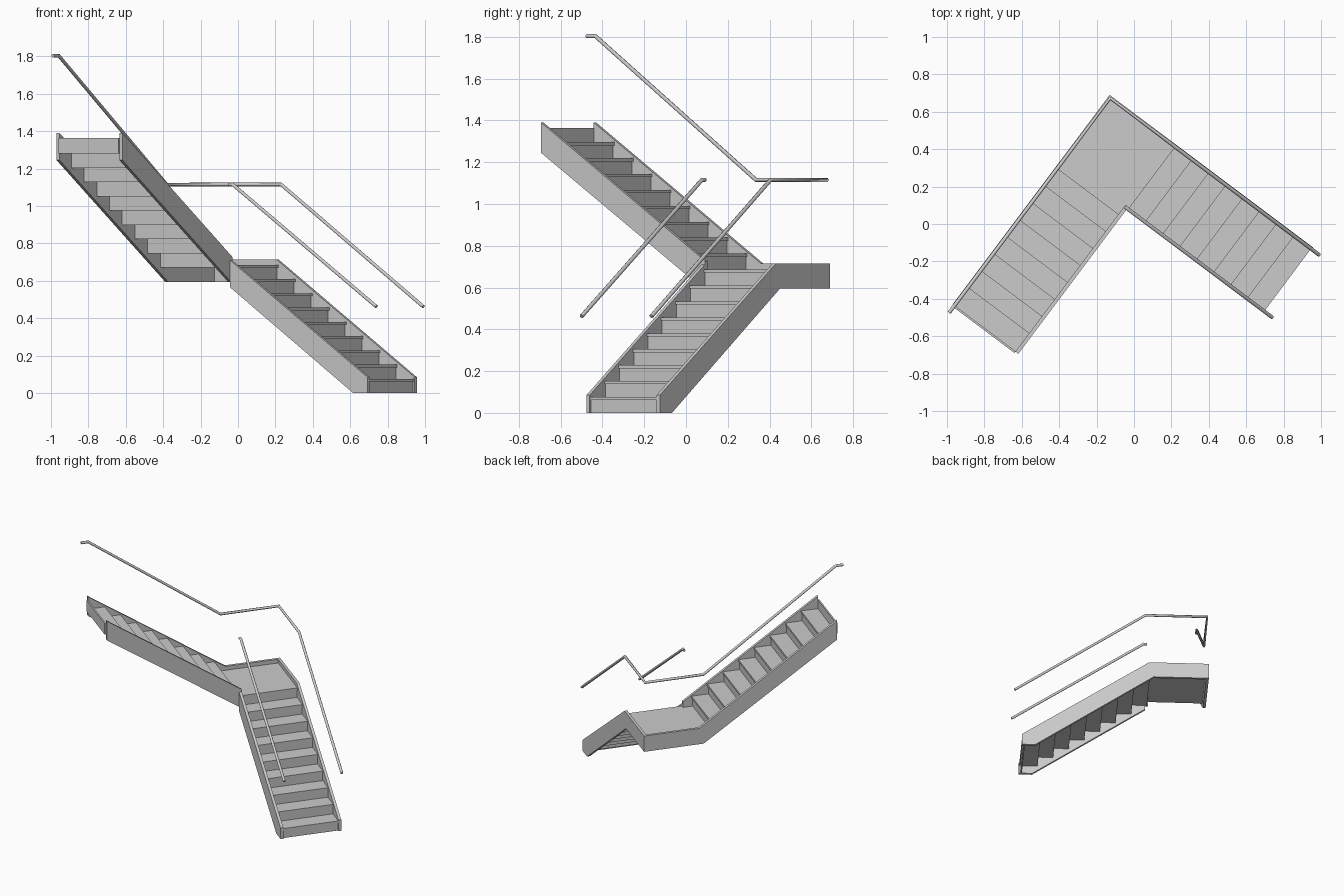
import bpy, bmesh
from mathutils import Vector

if "Cube" in bpy.data.objects:
    bpy.data.objects.remove(bpy.data.objects["Cube"])

# Plan frame: corner of the landing, a = down the lower flight, b = up the upper flight
CORNER = Vector((-0.13, 0.69, 0))
A = Vector((0.8, -0.6, 0))
B = Vector((-0.6, -0.8, 0))
RISE, RUN = 0.0762, 0.1135
WIDTH, T = 0.44, 0.02            # flight width, stringer thickness
TREAD, RISER, NOSE = 0.015, 0.011, 0.008


def place(a, b, z):
    return CORNER + A * a + B * b + Vector((0, 0, z))


def prism(name, profile, w0, w1, upper):
    """Extrude a (distance along flight, z) profile across the flight from w0 to w1."""
    bm = bmesh.new()
    rings = []
    for w in (w0, w1):
        rings.append([bm.verts.new(place(w, s, z) if upper else place(s, w, z))
                      for s, z in profile])
    n = len(profile)
    bm.faces.new(rings[0])
    bm.faces.new(rings[1][::-1])
    for i in range(n):
        j = (i + 1) % n
        bm.faces.new((rings[0][i], rings[1][i], rings[1][j], rings[0][j]))
    bmesh.ops.recalc_face_normals(bm, faces=bm.faces)
    mesh = bpy.data.meshes.new(name)
    bm.to_mesh(mesh)
    bm.free()
    obj = bpy.data.objects.new(name, mesh)
    bpy.context.collection.objects.link(obj)
    return obj


def slab(name, s0, s1, z0, z1, upper, w0=T, w1=WIDTH - T):
    return prism(name, [(s0, z0), (s1, z0), (s1, z1), (s0, z1)], w0, w1, upper)


def handrail(name, points):
    curve = bpy.data.curves.new(name, 'CURVE')
    curve.dimensions = '3D'
    curve.bevel_depth = 0.01
    curve.bevel_resolution = 2
    curve.use_fill_caps = True
    spline = curve.splines.new('POLY')
    spline.points.add(len(points) - 1)
    for p, co in zip(spline.points, points):
        p.co = (*place(*co), 1)
    obj = bpy.data.objects.new(name, curve)
    bpy.context.collection.objects.link(obj)


# Stringers: outer ones wrap the landing, inner ones stop at the inside corner
prism("lower_outer_stringer",
      [(0, 0.595), (0.40, 0.595), (1.262, 0), (1.358, 0), (1.358, 0.085),
       (0.433, 0.715), (0, 0.715)], 0, T, False)
prism("lower_inner_stringer",
      [(0.44, 0.565), (1.262, 0), (1.358, 0), (1.358, 0.085), (0.44, 0.71)],
      WIDTH - T, WIDTH, False)
prism("upper_outer_stringer",
      [(T, 0.595), (0.433, 0.595), (1.40, 1.245), (1.40, 1.39),
       (0.40, 0.715), (T, 0.715)], 0, T, True)
prism("upper_inner_stringer",
      [(0.42, 0.595), (0.433, 0.595), (1.40, 1.245), (1.40, 1.39), (0.42, 0.728)],
      WIDTH - T, WIDTH, True)

# Landing plate
top = 9 * RISE
slab("landing", T, 0.447, top - TREAD, top, False, T, 0.43)
slab("landing_edge", 0.43, 0.50, top - TREAD, top, True)

# Lower flight
for k in range(1, 10):
    nose = 1.355 - (k - 1) * RUN
    z = k * RISE
    slab(f"lower_riser_{k}", nose - NOSE - RISER, nose - NOSE, z - RISE, z - TREAD, False)
    if k < 9:
        slab(f"lower_tread_{k}", nose - RUN - NOSE - RISER, nose, z - TREAD, z, False)

# Upper flight, ending in a riser at the floor above
for k in range(1, 10):
    nose = 0.482 + (k - 1) * RUN
    z = (9 + k) * RISE
    slab(f"upper_riser_{k}", nose + NOSE, nose + NOSE + RISER, z - RISE,
         z - (TREAD if k < 9 else 0.008), True)
    if k < 9:
        slab(f"upper_tread_{k}", nose, nose + RUN + NOSE + RISER, z - TREAD, z, True)

# Handrails
handrail("outer_handrail",
         [(1.41, 0.012, 0.462), (0.46, 0.012, 1.115), (0.012, 0.012, 1.115),
          (0.012, 0.435, 1.115), (0.012, 1.395, 1.803), (0.012, 1.447, 1.803)])
handrail("inner_handrail",
         [(1.41, 0.43, 0.462), (0.45, 0.43, 1.115), (0.425, 0.43, 1.115)])
